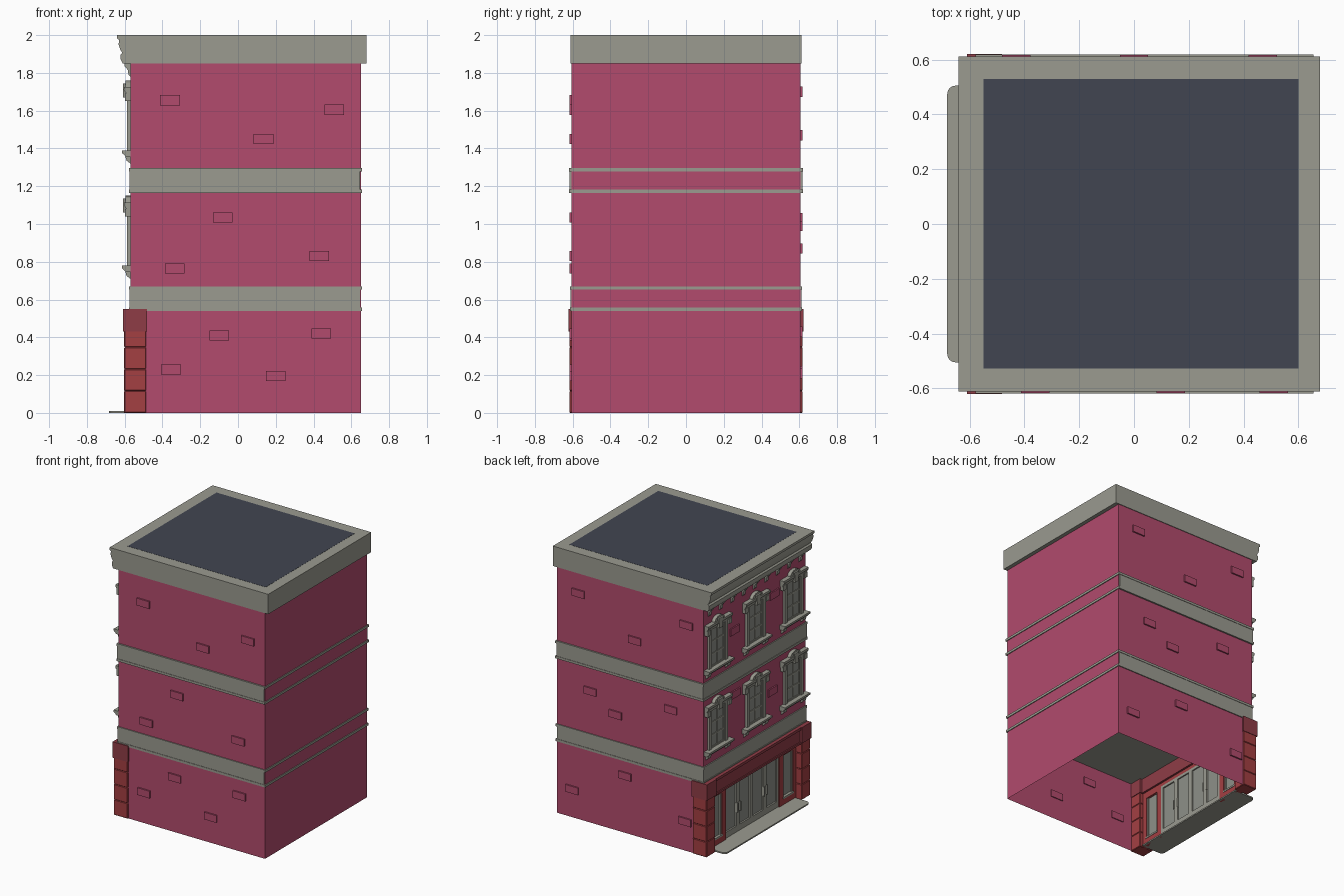
import bpy, bmesh, math


def material(name, rgb):
    m = bpy.data.materials.new(name)
    m.diffuse_color = (*rgb, 1)
    return m


PINK = material("pink wall", (0.445, 0.070, 0.153))
STONE = material("grey stone", (0.325, 0.325, 0.278))
GLASS = material("grey glass", (0.27, 0.28, 0.25))
RED = material("red pier", (0.37, 0.050, 0.055))
MAROON = material("maroon sign", (0.275, 0.046, 0.062))
ROOF = material("dark slate roof", (0.053, 0.060, 0.083))


def finish(name, bm, mat):
    bmesh.ops.recalc_face_normals(bm, faces=bm.faces)
    me = bpy.data.meshes.new(name)
    bm.to_mesh(me)
    bm.free()
    me.materials.append(mat)
    ob = bpy.data.objects.new(name, me)
    bpy.context.collection.objects.link(ob)
    return ob


def prism(bm, pts, axis, a, b):
    """Extrude a 2D outline along an axis; outline is xz for y, yz for x, xy for z."""
    def co(p, t):
        return {"x": (t, p[0], p[1]), "y": (p[0], t, p[1]), "z": (p[0], p[1], t)}[axis]
    lo = [bm.verts.new(co(p, a)) for p in pts]
    hi = [bm.verts.new(co(p, b)) for p in pts]
    bm.faces.new(lo)
    bm.faces.new(hi[::-1])
    n = len(pts)
    for i in range(n):
        j = (i + 1) % n
        bm.faces.new((lo[i], hi[i], hi[j], lo[j]))


def box(bm, x0, x1, y0, y1, z0, z1):
    prism(bm, [(x0, y0), (x1, y0), (x1, y1), (x0, y1)], "z", z0, z1)


def boxes(name, mat, *dims):
    bm = bmesh.new()
    for d in dims:
        box(bm, *d)
    return finish(name, bm, mat)


WX, BX, WY = -0.57, 0.65, 0.607     # facade plane, rear plane, side planes

# upper walls, and the ground floor as an open shell
boxes("upper_walls", PINK, (WX, BX, -WY, WY, 0.60, 1.87))
bm = bmesh.new()
path = [(-0.50, -WY), (BX, -WY), (BX, WY), (-0.50, WY)]
lo = [bm.verts.new((x, y, 0)) for x, y in path]
hi = [bm.verts.new((x, y, 0.56)) for x, y in path]
for i in range(3):
    bm.faces.new((lo[i], lo[i + 1], hi[i + 1], hi[i]))
finish("ground_floor_walls", bm, PINK)

# floor bands: stone core with projecting lips, wall colour left visible at the rear
for name, z0, z1, y in (("lower_band", 0.54, 0.67, 0.611), ("upper_band", 1.165, 1.297, 0.616)):
    boxes(name, STONE, (-0.574, BX - 0.004, -y, y, z0, z1),
          (-0.578, 0.656, -y - 0.003, y + 0.003, z0, z0 + 0.018),
          (-0.578, 0.656, -y - 0.003, y + 0.003, z1 - 0.018, z1))
    boxes(name + "_rear_wall", PINK, (BX - 0.01, BX, -WY, WY, z0 + 0.01, z1 - 0.01))

# moulded cornice and roof
bm = bmesh.new()
prism(bm, [(0.68, 1.85), (0.68, 2.0), (-0.64, 2.0), (-0.64, 1.982), (-0.63, 1.975), (-0.632, 1.95),
           (-0.624, 1.925), (-0.612, 1.905), (-0.622, 1.895), (-0.622, 1.872), (-0.61, 1.85)],
      "y", -0.612, 0.612)
finish("cornice", bm, STONE)
boxes("roof", ROOF, (-0.55, 0.60, -0.527, 0.53, 1.99, 2.001))

# cornice brackets
bm = bmesh.new()
for i in range(9):
    y = (i - 4) * 0.135
    prism(bm, [(WX, 1.86), (-0.602, 1.86), (-0.60, 1.835), (-0.583, 1.815), (-0.58, 1.79), (WX, 1.78)],
          "y", y - 0.015, y + 0.015)
finish("cornice_brackets", bm, STONE)


def window(tag, y, z):
    """Sash window; z is the underside of its sill."""
    h = 0.11
    boxes("window_glass" + tag, GLASS, (WX - 0.004, WX + 0.01, y - h + 0.02, y + h - 0.02, z + 0.07, z + 0.37))
    bm = bmesh.new()
    for s in (-1, 1):
        a, b = sorted((y + s * h, y + s * (h - 0.03)))
        box(bm, -0.587, WX, a, b, z + 0.06, z + 0.38)
        a, b = sorted((y + s * (h - 0.03), y + s * (h - 0.042)))
        box(bm, -0.579, WX, a, b, z + 0.07, z + 0.37)
    box(bm, -0.579, WX, y - 0.005, y + 0.005, z + 0.07, z + 0.36)
    for dz in (0.075, 0.165, 0.26, 0.352):
        box(bm, -0.579, WX, y - 0.08, y + 0.08, z + dz - 0.006, z + dz + 0.006)
    finish("window_frame" + tag, bm, STONE)
    # sill on two brackets
    bm = bmesh.new()
    prism(bm, [(WX, z + 0.07), (-0.615, z + 0.07), (-0.615, z + 0.056), (-0.603, z + 0.046),
               (-0.595, z + 0.036), (WX, z + 0.036)], "y", y - 0.15, y + 0.15)
    for s in (-0.115, 0.115):
        prism(bm, [(WX, z + 0.04), (-0.597, z + 0.04), (-0.59, z + 0.015), (WX, z)],
              "y", y + s - 0.018, y + s + 0.018)
    finish("window_sill" + tag, bm, STONE)
    # hood with ears and a rounded centre cap
    bm = bmesh.new()
    prism(bm, [(WX, z + 0.405), (-0.603, z + 0.405), (-0.605, z + 0.39), (-0.594, z + 0.375),
               (-0.59, z + 0.36), (WX, z + 0.36)], "y", y - 0.145, y + 0.145)
    for s in (-0.125, 0.125):
        box(bm, -0.597, WX, y + s - 0.018, y + s + 0.018, z + 0.33, z + 0.37)
    arc = [(y + 0.06 * math.cos(math.pi * i / 8), z + 0.40 + 0.04 * math.sin(math.pi * i / 8)) for i in range(9)]
    prism(bm, arc, "x", -0.596, WX)
    prism(bm, [(y - 0.018, z + 0.35), (y + 0.018, z + 0.35), (y + 0.027, z + 0.425), (y - 0.027, z + 0.425)],
          "x", -0.608, WX)
    finish("window_hood" + tag, bm, STONE)


for r, z in enumerate((0.71, 1.32)):
    for c in (-1, 0, 1):
        window(f"_{r}_{c + 1}", c * 0.45, z)

# loose bricks on the two sides and the facade
bm = bmesh.new()
for x, z in ((-0.36, 1.655), (0.51, 1.605), (0.135, 1.45), (-0.08, 1.035), (0.43, 0.83),
             (-0.335, 0.765), (-0.1, 0.41), (0.44, 0.42), (-0.355, 0.23), (0.2, 0.195)):
    box(bm, x - 0.052, x + 0.052, -0.618, -0.60, z - 0.027, z + 0.027)
for x, z in ((0.47, 1.70), (0, 1.47), (-0.43, 1.70), (0.37, 0.99), (0.16, 0.87),
             (-0.30, 1.03), (0.52, 0.21), (0.08, 0.43), (-0.42, 0.22)):
    box(bm, x - 0.052, x + 0.052, 0.60, 0.618, z - 0.027, z + 0.027)
for y, z in ((0.24, 1.56), (-0.23, 1.65), (0.23, 1.08), (-0.21, 0.93)):
    box(bm, -0.58, -0.56, y - 0.052, y + 0.052, z - 0.027, z + 0.027)
finish("loose_bricks", bm, PINK)

# shop piers: stacked bevelled blocks with a capital
for tag, s in (("left", 1), ("right", -1)):
    bm = bmesh.new()
    for i in range(4):
        a, b = sorted((s * 0.515, s * 0.617))
        box(bm, -0.603, -0.487, a, b, i * 0.116, min(i * 0.116 + 0.116, 0.435))
    bmesh.ops.bevel(bm, geom=bm.edges[:], offset=0.004, segments=1, affect='EDGES')
    finish(tag + "_pier", bm, RED)
    a, b = sorted((s * 0.508, s * 0.621))
    boxes(tag + "_pier_capital", MAROON, (-0.609, -0.482, a, b, 0.43, 0.55))

# sign board over the shop front
boxes("sign_board", MAROON, (-0.595, -0.50, -0.51, 0.51, 0.43, 0.548),
      (-0.603, -0.55, -0.51, 0.51, 0.53, 0.55), (-0.603, -0.55, -0.51, 0.51, 0.425, 0.44))

# shop front: red surround, side windows and four door leaves
parts = [(-0.555, -0.515, -0.52, 0.52, 0.405, 0.44)]
glass, trim = [], []
for s in (-1, 1):
    for y0, y1, z0, z1 in ((0.32, 0.365, 0, 0.41), (0.48, 0.52, 0, 0.41), (0.36, 0.485, 0, 0.06), (0.36, 0.485, 0.38, 0.41)):
        a, b = sorted((s * y0, s * y1))
        parts.append((-0.555, -0.515, a, b, z0, z1))
    a, b = sorted((s * 0.36, s * 0.485))
    glass.append((-0.54, -0.532, a, b, 0.05, 0.39))
    for y in (0.37, 0.475):
        trim.append((-0.55, -0.522, s * y - 0.006, s * y + 0.006, 0.06, 0.38))
    trim.append((-0.56, -0.512, a, b, 0.055, 0.068))
boxes("shop_surround", RED, *parts)
for i in range(4):
    y = (i - 1.5) * 0.16
    glass.append((-0.533, -0.525, y - 0.075, y + 0.075, 0.01, 0.40))
    trim += [(-0.545, -0.515, y + s * 0.07 - 0.01, y + s * 0.07 + 0.01, 0.005, 0.405) for s in (-1, 1)]
    trim += [(-0.545, -0.515, y - 0.075, y + 0.075, 0.005, 0.055),
             (-0.545, -0.515, y - 0.075, y + 0.075, 0.385, 0.405)]
    k = 1 if i % 2 == 0 else -1
    trim.append((-0.557, -0.51, y + k * 0.062 - 0.004, y + k * 0.062 + 0.004, 0.16, 0.23))
boxes("shop_glass", GLASS, *glass)
boxes("shop_frames", STONE, *trim)

# doorstep slab with rounded outer corners
bm = bmesh.new()
pts = [(-0.50, -0.505), (-0.50, 0.505)]
for cy, a0 in ((0.475, 90), (-0.475, 180)):
    for i in range(5):
        t = math.radians(a0 + 22.5 * i)
        pts.append((-0.652 + 0.03 * math.cos(t), cy + 0.03 * math.sin(t)))
prism(bm, pts, "z", 0, 0.01)
finish("doorstep", bm, STONE)
